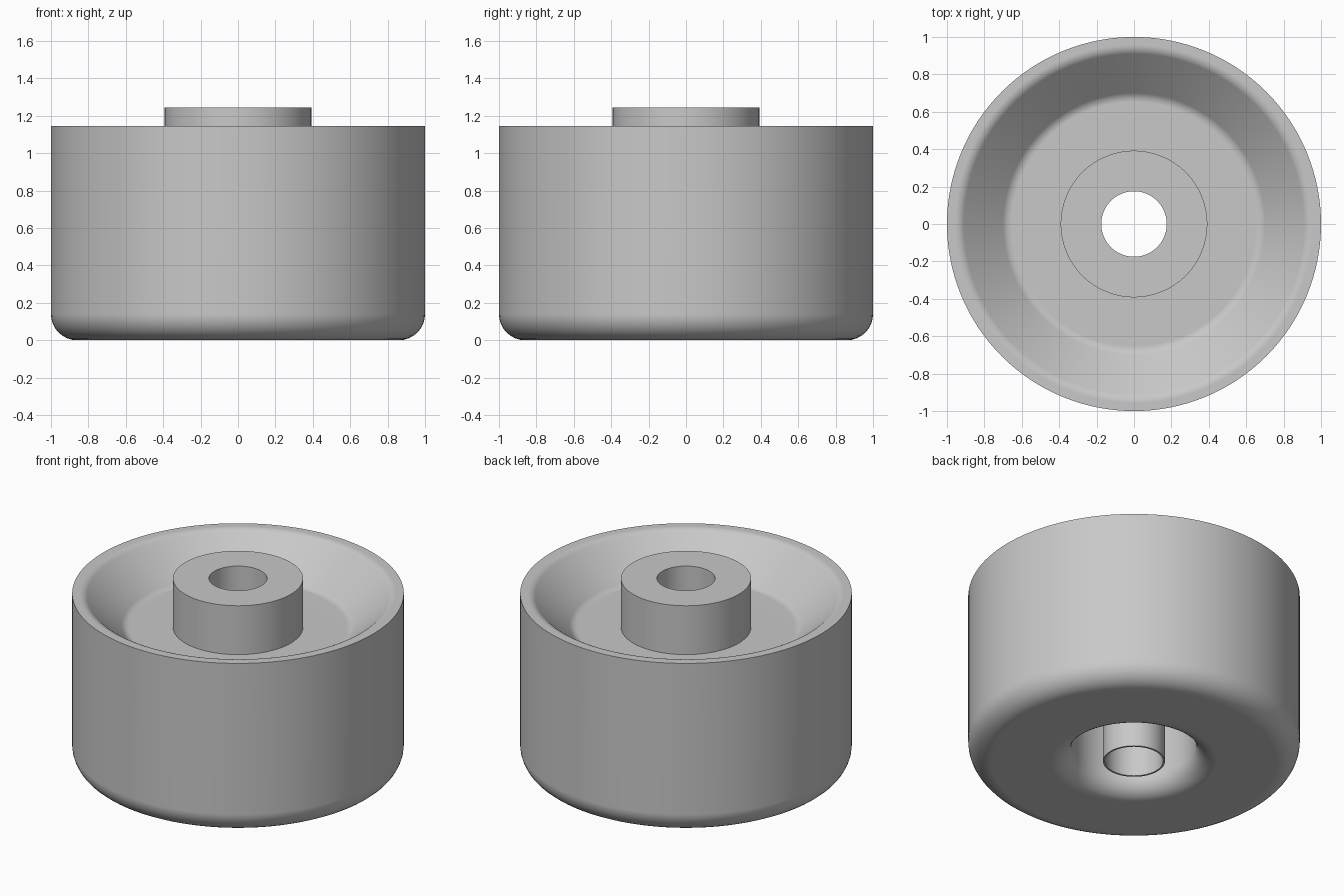
import bpy
import bmesh
import math
from mathutils import Vector, Matrix

SIDES = 128

old = bpy.data.objects.get("Cube")
if old:
    bpy.data.objects.remove(old, do_unlink=True)


def make_material(name, color):
    mat = bpy.data.materials.new(name)
    mat.use_nodes = True
    mat.diffuse_color = color
    mat.node_tree.nodes["Principled BSDF"].inputs["Base Color"].default_value = color
    return mat


def rounded_profile(corners, steps=8):
    """Turn (radius, height, fillet) corners into a closed outline with arcs."""
    points = []
    for i, (r, z, fillet) in enumerate(corners):
        corner = Vector((r, z))
        if not fillet:
            points.append(corner)
            continue
        before = (Vector(corners[i - 1][:2]) - corner).normalized()
        after = (Vector(corners[(i + 1) % len(corners)][:2]) - corner).normalized()
        half = before.angle(after) / 2
        center = corner + (before + after).normalized() * fillet / math.sin(half)
        start = corner + before * fillet / math.tan(half) - center
        end = corner + after * fillet / math.tan(half) - center
        turn = math.atan2(start.x * end.y - start.y * end.x, start.dot(end))
        for k in range(steps + 1):
            points.append(center + Matrix.Rotation(turn * k / steps, 2) @ start)
    return points


def lathe(name, corners, mat):
    """Revolve a closed rounded outline around the z axis."""
    profile = rounded_profile(corners)
    bm = bmesh.new()
    rings = []
    for s in range(SIDES):
        a = math.tau * s / SIDES
        rings.append([bm.verts.new((p.x * math.cos(a), p.x * math.sin(a), p.y))
                      for p in profile])
    count = len(profile)
    for s in range(SIDES):
        ring, following = rings[s], rings[(s + 1) % SIDES]
        for i in range(count):
            j = (i + 1) % count
            bm.faces.new((ring[i], following[i], following[j], ring[j]))
    bmesh.ops.recalc_face_normals(bm, faces=bm.faces)
    mesh = bpy.data.meshes.new(name)
    bm.to_mesh(mesh)
    bm.free()
    mesh.materials.append(mat)
    obj = bpy.data.objects.new(name, mesh)
    bpy.context.collection.objects.link(obj)
    bpy.ops.object.select_all(action="DESELECT")
    obj.select_set(True)
    bpy.context.view_layer.objects.active = obj
    bpy.ops.object.shade_smooth_by_angle(angle=math.radians(30))
    # Keeps the flat faces flat beside the fillets
    weighted = obj.modifiers.new("flat_face_normals", "WEIGHTED_NORMAL")
    weighted.keep_sharp = True
    return obj


grey = make_material("plain grey", (0.58, 0.58, 0.58, 1))

BORE, SLEEVE, RECESS, HUB = 0.175, 0.187, 0.375, 0.392
RIM_TOP, HUB_TOP, FLOOR, CEILING = 1.145, 1.245, 0.92, 0.75

lathe("wheel", [
    # raised hub
    (BORE, HUB_TOP, 0),
    (HUB, HUB_TOP, 0),
    (HUB, FLOOR, 0),
    # sloped dish and flat rim
    (0.68, FLOOR, 0.07),
    (0.93, RIM_TOP, 0.07),
    (1, RIM_TOP, 0),
    # outer wall with rounded lower edge
    (1, 0, 0.14),
    # rounded mouth of the lower recess
    (RECESS, 0, 0.125),
    (RECESS, CEILING, 0),
    # thin sleeve around the bore
    (SLEEVE, CEILING, 0),
    (SLEEVE, 0, 0),
    (BORE, 0, 0),
], grey)
